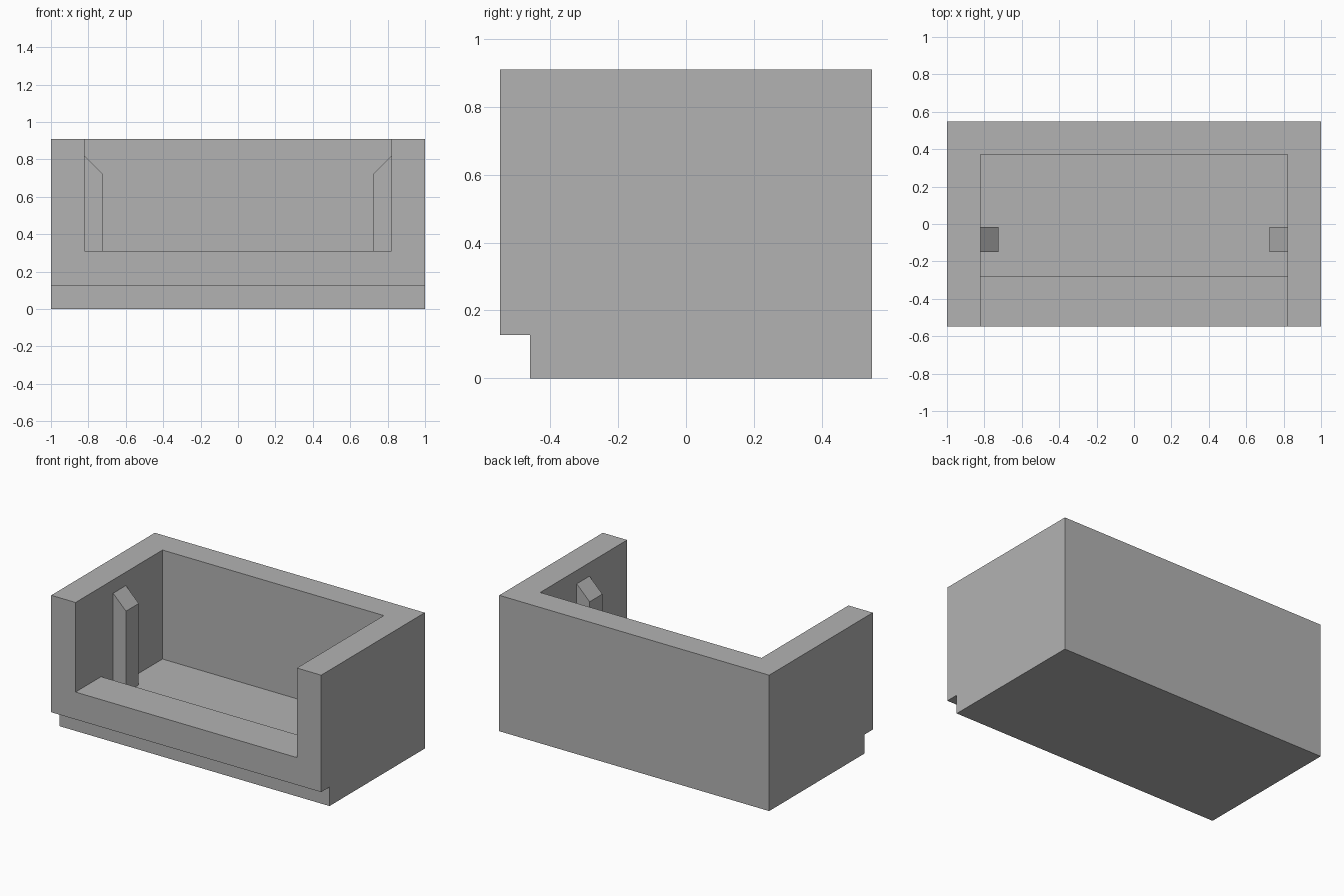
import bpy, bmesh
from mathutils import Vector

if "Cube" in bpy.data.objects:
    bpy.data.objects.remove(bpy.data.objects["Cube"])

grey = bpy.data.materials.new("plain grey")
grey.diffuse_color = (0.45, 0.45, 0.45, 1)
grey.use_nodes = True
grey.node_tree.nodes["Principled BSDF"].inputs["Base Color"].default_value = grey.diffuse_color


def prism(name, points, direction):
    """Extrude a flat outline along a direction into a solid."""
    bm = bmesh.new()
    face = bm.faces.new([bm.verts.new(p) for p in points])
    ext = bmesh.ops.extrude_face_region(bm, geom=[face], use_keep_orig=True)
    moved = [g for g in ext["geom"] if isinstance(g, bmesh.types.BMVert)]
    bmesh.ops.translate(bm, verts=moved, vec=Vector(direction))
    bmesh.ops.recalc_face_normals(bm, faces=bm.faces[:])
    mesh = bpy.data.meshes.new(name)
    bm.to_mesh(mesh)
    bm.free()
    mesh.materials.append(grey)
    obj = bpy.data.objects.new(name, mesh)
    bpy.context.collection.objects.link(obj)
    return obj


W, D, H = 1.0, 0.548, 0.91   # half width, half depth, height
INNER = 0.82                 # half width of the cavity
FLOOR = 0.18

# Outer block, side profile with the notch under the front lip
body_yz = [(-0.46, 0), (D, 0), (D, H), (-D, H), (-D, 0.127), (-0.46, 0.127)]
body = prism("tray_body", [(-W, y, z) for y, z in body_yz], (2 * W, 0, 0))

# Cavity, open at the top and front, with a raised sill at the front
cavity_yz = [(-0.8, 0.31), (-0.278, 0.31), (-0.278, FLOOR),
             (0.372, FLOOR), (0.372, 1.2), (-0.8, 1.2)]
cutter = prism("cavity_cutter", [(-INNER, y, z) for y, z in cavity_yz],
               (2 * INNER, 0, 0))
cutter.hide_render = True

cut = body.modifiers.new("cavity", "BOOLEAN")
cut.operation = "DIFFERENCE"
cut.solver = "EXACT"
cut.object = cutter
bpy.context.view_layer.objects.active = body
body.select_set(True)
bpy.ops.object.modifier_apply(modifier=cut.name)
bpy.data.objects.remove(cutter)

# Upright ribs on the side walls with tops sloping inward
rib_xz = [(INNER, FLOOR), (0.725, FLOOR), (0.725, 0.725), (INNER, 0.82)]
for side, label in ((-1, "left"), (1, "right")):
    prism(label + "_rib", [(side * x, -0.15, z) for x, z in rib_xz],
          (0, 0.135, 0))
